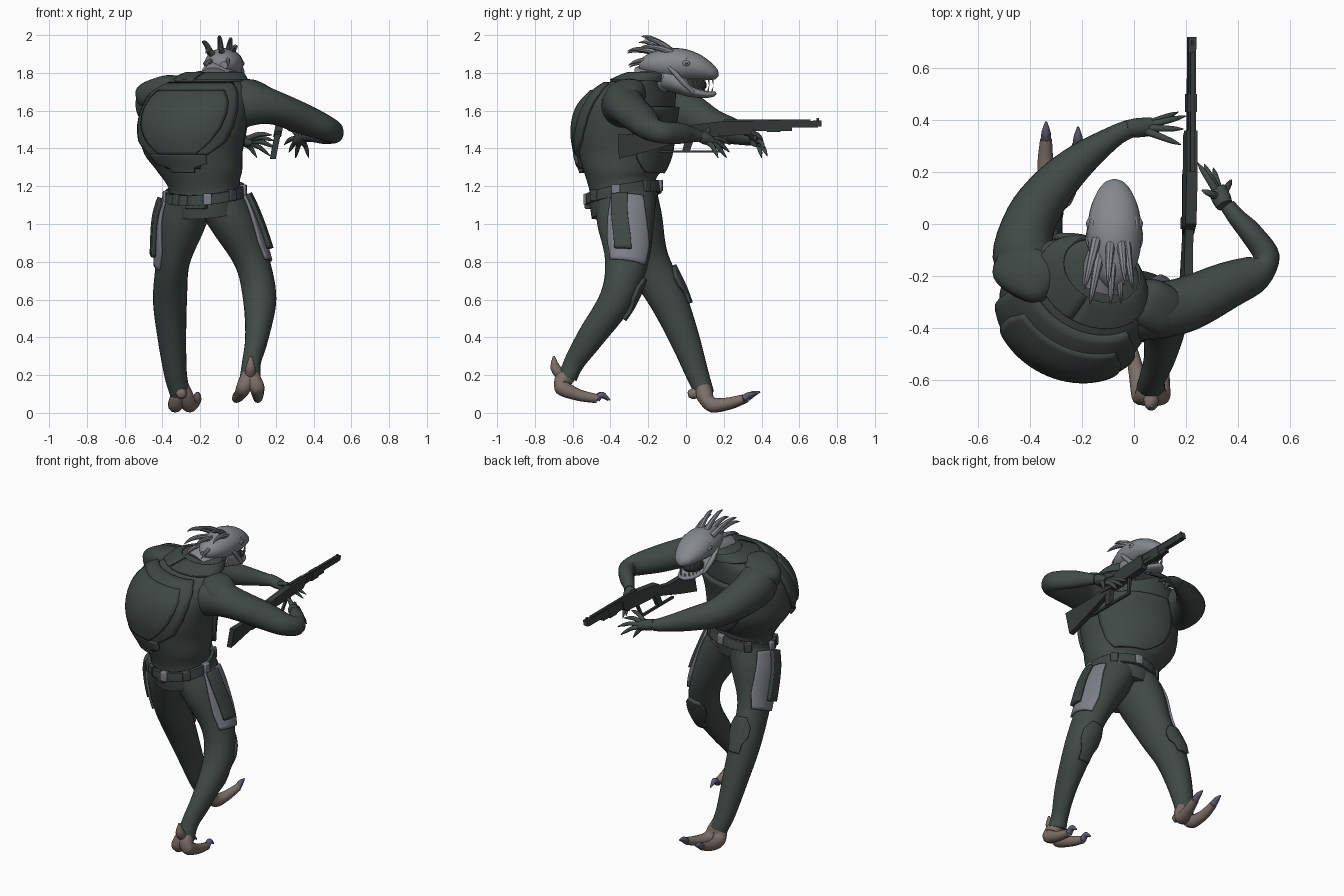
import bpy, bmesh, math
from mathutils import Vector as V, Matrix

if "Cube" in bpy.data.objects:
    bpy.data.objects.remove(bpy.data.objects["Cube"])

def material(name, c):
    m = bpy.data.materials.new(name)
    m.diffuse_color = (*c, 1)
    m.use_nodes = True
    m.node_tree.nodes["Principled BSDF"].inputs["Base Color"].default_value = m.diffuse_color
    return m

SUIT = material("dark green suit", (.052, .069, .061))
PLATE = material("dark green armour", (.049, .065, .058))
GUN = material("gun metal", (.038, .048, .043))
SKIN = material("grey skin", (.235, .25, .265))
GREY = material("grey plate", (.2, .215, .24))
FOOT = material("brown foot", (.205, .16, .14))
CLAW = material("purple claw", (.105, .1, .155))
DARK = material("dark mouth", (.03, .032, .032))
TOOTH = material("pale tooth", (.3, .3, .29))

def finish(name, bm, mat):
    bmesh.ops.recalc_face_normals(bm, faces=bm.faces)
    me = bpy.data.meshes.new(name)
    bm.to_mesh(me)
    bm.free()
    me.materials.append(mat)
    ob = bpy.data.objects.new(name, me)
    bpy.context.collection.objects.link(ob)
    return ob

def limb(pts, ref):
    """Rings (centre, axis1, axis2) at right angles to a path of (x, y, z, r1, r2)."""
    rings = []
    P = [V(p[:3]) for p in pts]
    for i, p in enumerate(pts):
        t = (P[min(i + 1, len(P) - 1)] - P[max(i - 1, 0)]).normalized()
        a = (V(ref) - t * t.dot(V(ref))).normalized()
        rings.append((P[i], a * p[3], a.cross(t) * p[-1]))
    return rings

def at(rings, t):
    """Smooth ring at fractional index t."""
    n = len(rings) - 1
    i = min(int(t), n - 1)
    f = t - i
    k = [rings[max(0, min(n, j))] for j in (i - 1, i, i + 1, i + 2)]
    return [.5 * (2 * b + (c - a) * f + (2 * a - 5 * b + 4 * c - d) * f * f + (3 * b - a - 3 * c + d) * f ** 3)
            for a, b, c, d in zip(*k)]

def surf(rings, t, ang, off=0):
    c, a, b = at(rings, t)
    d = a * math.cos(ang) + b * math.sin(ang)
    return c + d + d.normalized() * off

def add_loft(bm, rings, sides, steps):
    n = (len(rings) - 1) * steps
    g = [[bm.verts.new(surf(rings, i / steps, 2 * math.pi * j / sides)) for j in range(sides)] for i in range(n + 1)]
    for i in range(n):
        for j in range(sides):
            k = (j + 1) % sides
            bm.faces.new((g[i][j], g[i][k], g[i + 1][k], g[i + 1][j]))
    bm.faces.new(g[0])
    bm.faces.new(g[-1])

def loft(name, ringsets, mat, sides=24, steps=5):
    bm = bmesh.new()
    for r in ringsets:
        add_loft(bm, r, sides, steps)
    return finish(name, bm, mat)

def tubes(name, paths, mat, ref=(0, 0, 1), sides=10, steps=4):
    return loft(name, [limb(p, ref) for p in paths], mat, sides, steps)

def patch(name, rings, t0, t1, mid, widths, off, thick, mat, n=18):
    """Armour plate lying on a loft; widths are half angles in degrees along the plate."""
    bm = bmesh.new()
    g = []
    for i in range(n + 1):
        s = i / n * (len(widths) - 1)
        k = min(int(s), len(widths) - 2)
        w = widths[k] + (widths[k + 1] - widths[k]) * (s - k)
        g.append([bm.verts.new(surf(rings, t0 + (t1 - t0) * i / n, math.radians(mid + w * (2 * j / n - 1)), off))
                  for j in range(n + 1)])
    for i in range(n):
        for j in range(n):
            bm.faces.new((g[i][j], g[i][j + 1], g[i + 1][j + 1], g[i + 1][j]))
    ob = finish(name, bm, mat)
    m = ob.modifiers.new("thick", "SOLIDIFY")
    m.thickness, m.offset = thick, 0

def blob(name, c, r, mat, yaw=0, pitch=0, power=1):
    """Ellipsoid; a power below one makes it boxier."""
    bm = bmesh.new()
    bmesh.ops.create_uvsphere(bm, u_segments=24, v_segments=14, radius=1)
    for v in bm.verts:
        v.co = V([math.copysign(abs(q) ** power, q) if abs(q) > 1e-5 else 0 for q in v.co])
    bm.transform(Matrix.Translation(c) @ Matrix.Rotation(yaw, 4, 'Z') @ Matrix.Rotation(pitch, 4, 'Y') @ Matrix.Diagonal((*r, 1)))
    return finish(name, bm, mat)

def box(name, c, size, mat, yaw=0):
    bm = bmesh.new()
    M = Matrix.Translation(c) @ Matrix.Rotation(yaw, 4, 'Z') @ Matrix.Diagonal((*size, 1))
    bmesh.ops.create_cube(bm, size=1, matrix=M)
    ob = finish(name, bm, mat)
    b = ob.modifiers.new("bevel", "BEVEL")
    b.width, b.segments = .006, 2

def gun_part(name, poly, width, mat=GUN):
    """Side outline (y, z) given thickness, leaning like the held gun."""
    bm = bmesh.new()
    sh = lambda z: .217 + (z - 1.51) * .2
    a, b = [[bm.verts.new((sh(z) + s * width / 2, y, z)) for y, z in poly] for s in (-1, 1)]
    bm.faces.new(a)
    bm.faces.new(b)
    for i in range(len(poly)):
        k = (i + 1) % len(poly)
        bm.faces.new((a[i], a[k], b[k], b[i]))
    finish(name, bm, mat)

def rect(y0, y1, z0, z1):
    return [(y0, z0), (y1, z0), (y1, z1), (y0, z1)]

# Torso, turned about the vertical, with the waist tipped up at the front
YAW = -.5
LX, LY = V((math.cos(YAW), math.sin(YAW), 0)), V((-math.sin(YAW), math.cos(YAW), 0))
torso = [(V((x, y, z)), LX * a, LY * b + V((0, 0, .035 if z < 1.25 else 0))) for x, y, z, a, b in [
    (-.17, -.33, 1.06, .185, .165), (-.175, -.33, 1.135, .195, .175), (-.18, -.335, 1.21, .195, .172),
    (-.205, -.335, 1.285, .235, .2), (-.238, -.33, 1.38, .272, .228), (-.238, -.33, 1.5, .29, .24),
    (-.215, -.305, 1.62, .285, .235), (-.185, -.255, 1.72, .25, .185), (-.135, -.195, 1.785, .17, .125),
    (-.11, -.15, 1.81, .1, .085)]]
loft("torso", [torso], SUIT, 40, 6)
patch("back_shell", torso, 3.1, 7.3, -85, [22, 32, 58, 66, 68, 66, 56], .01, .02, PLATE)
patch("back_shell_raised", torso, 3.9, 6.8, -83, [20, 36, 46, 50, 50, 42], .02, .02, PLATE)
patch("lower_back_guard", torso, 2.9, 3.9, -85, [14, 15, 32, 33, 33], .022, .02, PLATE)
patch("chest_plate", torso, 2.8, 6.0, 90, [22, 38, 44, 46, 40], .012, .024, PLATE)
patch("collar", torso, 7.5, 8.3, 90, [180, 180], .006, .018, PLATE, 36)
patch("belt", torso, 1.0, 1.75, 90, [180, 180], .012, .02, PLATE, 36)
for i, ang in enumerate((-150, -110, -60, -20, 20, 70, 110, 160)):
    p = surf(torso, 1.4, math.radians(ang), .016)
    box("belt_pouch_%d" % i, p, (.045, .035, .06), GREY if i % 2 == 0 else PLATE, math.radians(ang) + YAW + math.pi / 2)
box("rear_pouch", (-.22, -.49, 1.11), (.12, .045, .06), PLATE, YAW)

# Legs; thigh plates sit on the outside, turned a little forward, pouches further back
legs = {"left": (limb([(-.25, -.31, 1.14, .13, .16), (-.3, -.27, 1.0, .125, .15), (-.345, -.205, .8, .09, .118),
                       (-.36, -.095, .6, .09, .1), (-.35, -.01, .4, .076, .08), (-.33, .062, .2, .06, .06),
                       (-.305, .1, .1, .055, .05)], (1, 0, 0)), 172, 186),
        "right": (limb([(-.1, -.32, 1.14, .13, .16), (-.02, -.32, 1.0, .12, .15), (.075, -.315, .8, .093, .115),
                        (.115, -.37, .6, .088, .09), (.1, -.505, .4, .062, .072), (.072, -.59, .27, .05, .055),
                        (.065, -.625, .19, .055, .05)], (1, 0, 0)), 4, -10)}
for side, (r, out, back) in legs.items():
    loft(side + "_leg", [r], SUIT, 24, 6)
    patch(side + "_thigh_plate", r, .42, 2.1, out, [30, 36, 44, 54, 50], .006, .014, GREY)
    patch(side + "_thigh_pouch", r, .45, 1.85, back, [13, 14, 17], .022, .028, PLATE)
    patch(side + "_knee_pad", r, 2.35, 3.3, 90, [22, 40, 40, 24, 22], .008, .022, PLATE)

# Feet: two toes running from ankle to ground, each with a hooked claw, and a heel spur
feet = {"left": ((-.3, .09, .13), [((-.33, .14, .042), (-.34, .235, .05), (-.338, .325, .08)),
                                   ((-.258, .14, .042), (-.235, .22, .05), (-.215, .305, .075))], (-.3, .02, .08), .02),
        "right": ((.065, -.625, .2), [((.03, -.66, .135), (.01, -.57, .095), (-.01, -.48, .075)),
                                      ((.1, -.66, .135), (.105, -.57, .095), (.105, -.47, .075))], (.068, -.7, .3), -.02)}
for side, (ank, toes, spur, lift) in feet.items():
    paths, claws = [], []
    for ball, k, t in toes:
        paths.append([(*ank, .045), (*((V(ank) + V(ball)) / 2 + V((0, -.012, 0))), .045), (*ball, .04), (*k, .031), (*t, .023)])
        claws.append([(*t, .02), (*(V(t) + V((0, .03, .02))), .017), (*(V(t) + V((0, .068, .012 + lift))), .004)])
    paths.append([(*(V(ank) + V((0, -.02, -.02))), .03), (*((V(ank) + V(spur)) / 2 + V((0, -.03, -.01))), .026), (*spur, .006)])
    tubes(side + "_foot", paths, FOOT, (1, 0, 0), 12)
    tubes(side + "_claws", claws, CLAW, (1, 0, 0))

# Arms
tubes("left_arm", [[(-.36, -.2, 1.64, .11, .13), (-.425, -.11, 1.63, .125, .12), (-.395, .02, 1.58, .11, .1),
                    (-.31, .145, 1.52, .085, .085), (-.2, .25, 1.49, .068, .065), (-.08, .335, 1.46, .045, .042),
                    (-.02, .365, 1.45, .033, .036)]], SUIT, sides=24)
tubes("right_arm", [[(.0, -.33, 1.62, .12), (.1, -.33, 1.635, .11, .11), (.21, -.305, 1.61, .088, .105),
                     (.36, -.235, 1.55, .08, .09), (.47, -.185, 1.505, .066, .07), (.51, -.125, 1.485, .058, .05),
                     (.45, -.035, 1.48, .056, .044), (.395, .025, 1.475, .042, .035), (.36, .07, 1.465, .03, .03)]],
      SUIT, sides=24)
blob("left_shoulder_pad", (-.41, -.185, 1.7), (.13, .105, .075), PLATE, YAW, -.3, .7)
blob("right_shoulder_pad", (.085, -.32, 1.68), (.105, .1, .075), PLATE, YAW, .42, .75)

# Hands with long tapering fingers
hands = {"left": ((.015, .37, 1.445), [(.17, .43, 1.36), (.2, .415, 1.4), (.19, .365, 1.44), (.18, .305, 1.47), (.1, .4, 1.35)]),
         "right": ((.335, .1, 1.455), [(.245, .235, 1.42), (.27, .23, 1.38), (.305, .215, 1.35), (.375, .17, 1.35), (.26, .13, 1.5)])}
for side, (c, tips) in hands.items():
    c = V(c)
    mean = sum((V(t) for t in tips), V()) / len(tips) - c
    tubes(side + "_palm", [[(*(c - mean * .3), .032), (*c, .034, .038), (*(c + mean * .35), .024, .036)]], SUIT, sides=14)
    paths = []
    for t in tips:
        d = V(t) - c
        paths.append([(*(c + d * .2), .016), (*(c + d * .55 + V((0, 0, .015))), .013), (*(c + d * .8 + V((0, 0, .01))), .01), (*t, .002)])
    tubes(side + "_fingers", paths, SUIT)

# Head with open jaws
HX = -.075
tubes("neck", [[(-.12, -.22, 1.74, .1), (-.1, -.15, 1.78, .095), (HX, -.08, 1.8, .085)]], SKIN, (1, 0, 0), 20)
tubes("skull", [[(HX, -.25, 1.84, .02, .02), (HX, -.2, 1.845, .065, .055), (HX, -.12, 1.845, .096, .08),
                 (HX, -.03, 1.843, .104, .087), (HX, .05, 1.83, .095, .073), (HX, .11, 1.81, .073, .052),
                 (HX, .15, 1.79, .045, .032), (HX, .165, 1.775, .012, .012)]], SKIN, (1, 0, 0), 24)
tubes("lower_jaw", [[(HX, -.12, 1.78, .085, .07), (HX, -.04, 1.745, .092, .055), (HX, .03, 1.705, .08, .034),
                     (HX, .1, 1.687, .058, .02), (HX, .145, 1.688, .03, .014), (HX, .158, 1.697, .008, .008)]], SKIN, (1, 0, 0), 24)
blob("mouth_inside", (HX, .03, 1.735), (.068, .08, .045), DARK)
teeth, ridges = [], []
for s in (-1, 1):
    for i in range(6):
        y, w = .035 + .021 * i, .076 - .0023 * i * i
        teeth.append([(HX + s * w, y, 1.77, .006), (HX + s * w, y + .004, 1.73 + .008 * (i % 2), .001)])
        w *= .78
        teeth.append([(HX + s * w, y - .005, 1.695, .006), (HX + s * w, y + .004, 1.735 - .008 * (i % 2), .001)])
    ridges.append([(HX + s * .09, -.1, 1.84, .008), (HX + s * .097, -.06, 1.8, .013), (HX + s * .09, -.01, 1.745, .014),
                   (HX + s * .075, .04, 1.695, .008)])
    ridges.append([(HX + s * .085, -.05, 1.88, .006), (HX + s * .08, .01, 1.878, .011), (HX + s * .068, .07, 1.85, .005)])
    blob("eye", (HX + s * .098, .0, 1.85), (.01, .022, .015), GREY)
    blob("pupil", (HX + s * .104, .002, 1.85), (.006, .009, .006), DARK)
tubes("teeth", teeth, TOOTH, (1, 0, 0), 6, 1)
tubes("cheek_and_brow_ridges", ridges, SKIN, (1, 0, 0))

# Swept-back curling head tendrils
tendrils = []
for x, y, z in [(-.19, -.25, 1.96), (-.1, -.235, 1.993), (-.035, -.22, 1.98), (-.005, -.25, 1.93),
                (-.17, -.31, 1.905), (-.09, -.31, 1.915), (-.05, -.305, 1.84), (-.17, -.3, 1.83)]:
    high = z > 1.925
    root = V((HX + .6 * (x - HX), -.06 if high else -.12, 1.9 if high else min(1.89, z + .02)))
    tip = V((x, y, z))
    a, b = root.lerp(tip, .4) + V((0, 0, .018)), root.lerp(tip, .78) + V((0, 0, .016))
    tendrils.append([(*root, .02), (*a, .015), (*b, .01), (*tip, .002)])
tubes("head_tendrils", tendrils, SKIN, (1, 0, 0), 8)

# Long gun
gun_part("gun_stock", [(-.36, 1.475), (-.12, 1.475), (.02, 1.5), (.02, 1.45), (-.1, 1.415), (-.2, 1.385), (-.355, 1.345)], .032)
gun_part("gun_receiver", [(-.04, 1.47), (.1, 1.46), (.34, 1.475), (.36, 1.5), (.36, 1.545), (.2, 1.545), (.0, 1.52)], .042)
gun_part("gun_barrel", rect(.34, .7, 1.512, 1.545), .028)
gun_part("gun_lower_tube", rect(.34, .56, 1.492, 1.512), .024)
gun_part("gun_top_rail", rect(.2, .66, 1.545, 1.554), .016)
gun_part("gun_muzzle", rect(.67, .718, 1.515, 1.548), .03)
gun_part("gun_sight", rect(.69, .705, 1.548, 1.56), .008)
gun_part("gun_clamp", rect(.43, .5, 1.488, 1.548), .034)
gun_part("gun_grip", [(.0, 1.47), (.05, 1.47), (.02, 1.385), (-.02, 1.385)], .028)
gun_part("trigger_guard", rect(-.14, .19, 1.378, 1.39), .014)
gun_part("guard_post", [(.17, 1.38), (.19, 1.38), (.22, 1.47), (.2, 1.47)], .014)

# Smooth shading with kept edges
bpy.ops.object.select_all(action='DESELECT')
for ob in bpy.data.objects:
    ob.select_set(True)
    bpy.context.view_layer.objects.active = ob
bpy.ops.object.shade_smooth_by_angle(angle=math.radians(40))
